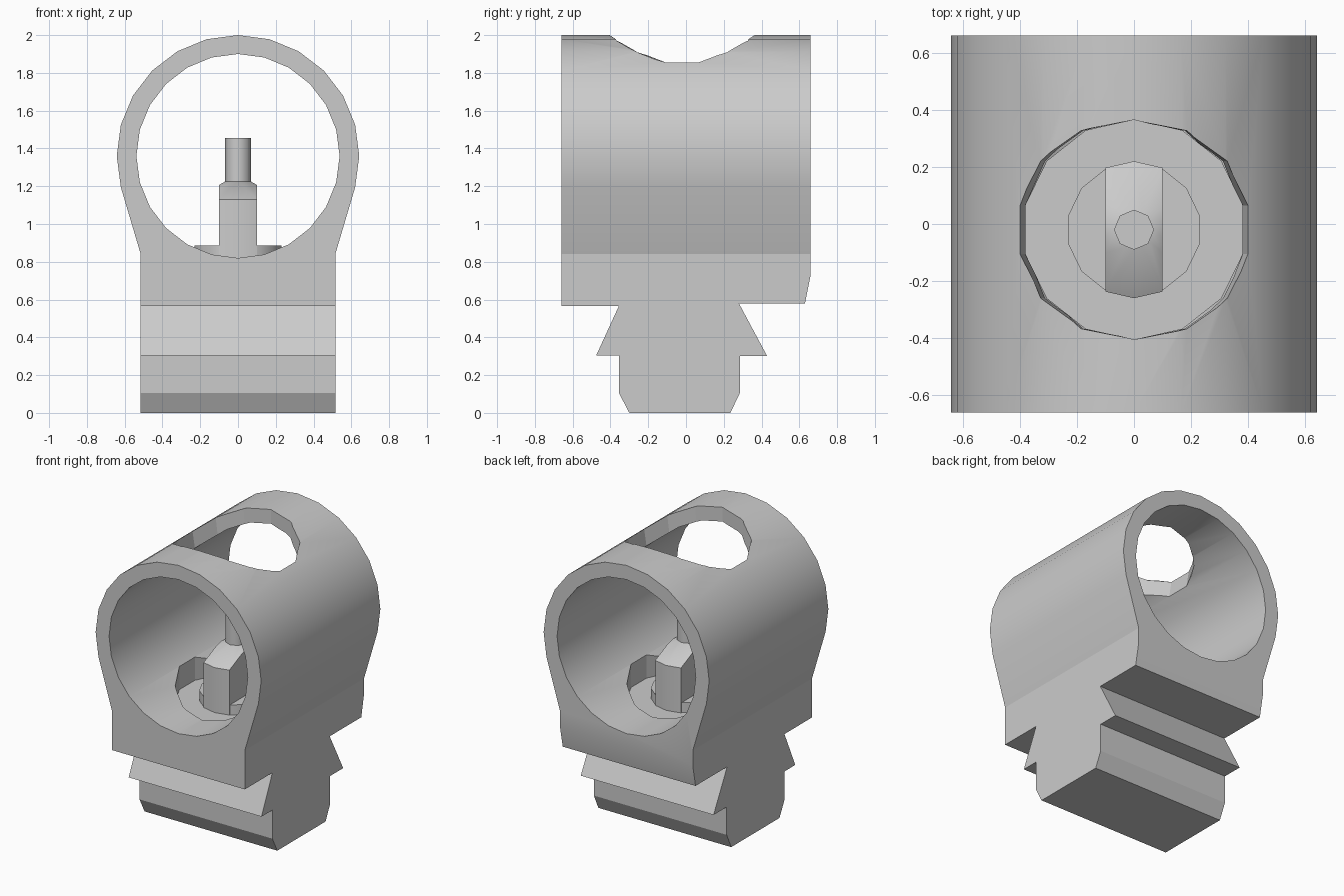
import bpy
import bmesh
from math import sin, cos, pi, radians
from mathutils import Vector

old = bpy.data.objects.get("Cube")
if old:
    bpy.data.objects.remove(old, do_unlink=True)

metal = bpy.data.materials.new("grey metal")
metal.use_nodes = True
GREY = (0.6, 0.6, 0.6, 1)
metal.diffuse_color = GREY
metal.node_tree.nodes["Principled BSDF"].inputs["Base Color"].default_value = GREY


def loft(name, bottom, top):
    """Solid between two matching loops of points."""
    bm = bmesh.new()
    a = [bm.verts.new(p) for p in bottom]
    b = [bm.verts.new(p) for p in top]
    bm.faces.new(a)
    bm.faces.new(b)
    n = len(a)
    for i in range(n):
        j = (i + 1) % n
        bm.faces.new((a[i], a[j], b[j], b[i]))
    bmesh.ops.recalc_face_normals(bm, faces=bm.faces)
    me = bpy.data.meshes.new(name)
    bm.to_mesh(me)
    bm.free()
    ob = bpy.data.objects.new(name, me)
    bpy.context.collection.objects.link(ob)
    me.materials.append(metal)
    return ob


def circle(n, rx, ry, start=pi / 2):
    return [(rx * cos(start + 2 * pi * i / n), ry * sin(start + 2 * pi * i / n))
            for i in range(n)]


MID_Y = -0.02


def upright(name, n, z0, z1, r0, r1, ry0=None, ry1=None):
    """Vertical cylinder or cone on the post axis."""
    def ring(rx, ry, z):
        return [(x, y + MID_Y, z) for x, y in circle(n, rx, ry or rx)]
    return loft(name, ring(r0, ry0, z0), ring(r1, ry1, z1))


def along_y(name, pts, half):
    return loft(name, [(x, -half, z) for x, z in pts], [(x, half, z) for x, z in pts])


def along_x(name, pts, half):
    return loft(name, [(-half, y, z) for y, z in pts], [(half, y, z) for y, z in pts])


def activate(ob):
    bpy.ops.object.select_all(action='DESELECT')
    ob.select_set(True)
    bpy.context.view_layer.objects.active = ob


def cut(ob, tool, operation='DIFFERENCE'):
    activate(ob)
    mod = ob.modifiers.new("cut", 'BOOLEAN')
    mod.operation = operation
    mod.solver = 'EXACT'
    mod.object = tool
    bpy.ops.object.modifier_apply(modifier=mod.name)
    bpy.data.objects.remove(tool, do_unlink=True)


def smooth(ob, degrees):
    activate(ob)
    bpy.ops.object.shade_smooth_by_angle(angle=radians(degrees))


# Housing: front outline crossed with the side outline
RING_Z = 1.36
arc = [(0.642 * cos(radians(a)), RING_Z + 0.64 * sin(radians(a)))
       for a in range(-15, 196, 15)]
front = arc + [(-0.515, 0.84), (-0.515, -0.2), (0.515, -0.2), (0.515, 0.84)]
side = [(-0.66, 2.2), (-0.66, 0.567), (-0.355, 0.567), (-0.475, 0.305),
        (-0.355, 0.305), (-0.355, 0.105), (-0.3, 0), (0.235, 0),
        (0.285, 0.105), (0.285, 0.3), (0.43, 0.3), (0.28, 0.58),
        (0.63, 0.58), (0.66, 0.73), (0.66, 2.2)]
housing = along_y("hooded_housing", front, 0.9)
cut(housing, along_x("side_outline", side, 0.9), 'INTERSECT')

# Round bore, tapered top opening and flat-floored recess
bore = [(x, z + RING_Z) for x, z in circle(24, 0.538, 0.54)]
cut(housing, along_y("bore", bore, 1.0))
cut(housing, upright("top_opening", 14, 1.5, 2.1, 0.35, 0.45, 0.385, 0.385))
cut(housing, upright("recess", 14, 0.815, 1.4, 0.39, 0.39, 0.385, 0.385))
smooth(housing, 16)

# Disc on the recess floor
disc = upright("post_disc", 14, 0.78, 0.885, 0.235, 0.235)
smooth(disc, 40)

# Post base: a coned cylinder trimmed to a narrow blade
blade = upright("post_base", 14, 0.8, 1.13, 0.24, 0.24)
cone = upright("post_shoulder", 14, 1.13, 1.225, 0.24, 0.07)
for part in (blade, cone):
    slab = [(-0.1, 0.5), (0.1, 0.5), (0.1, 1.5), (-0.1, 1.5)]
    cut(part, along_y("slab", slab, 0.6), 'INTERSECT')
    smooth(part, 40)

# Aiming pin
pin = upright("aiming_pin", 8, 1.2, 1.456, 0.07, 0.07)
smooth(pin, 50)
